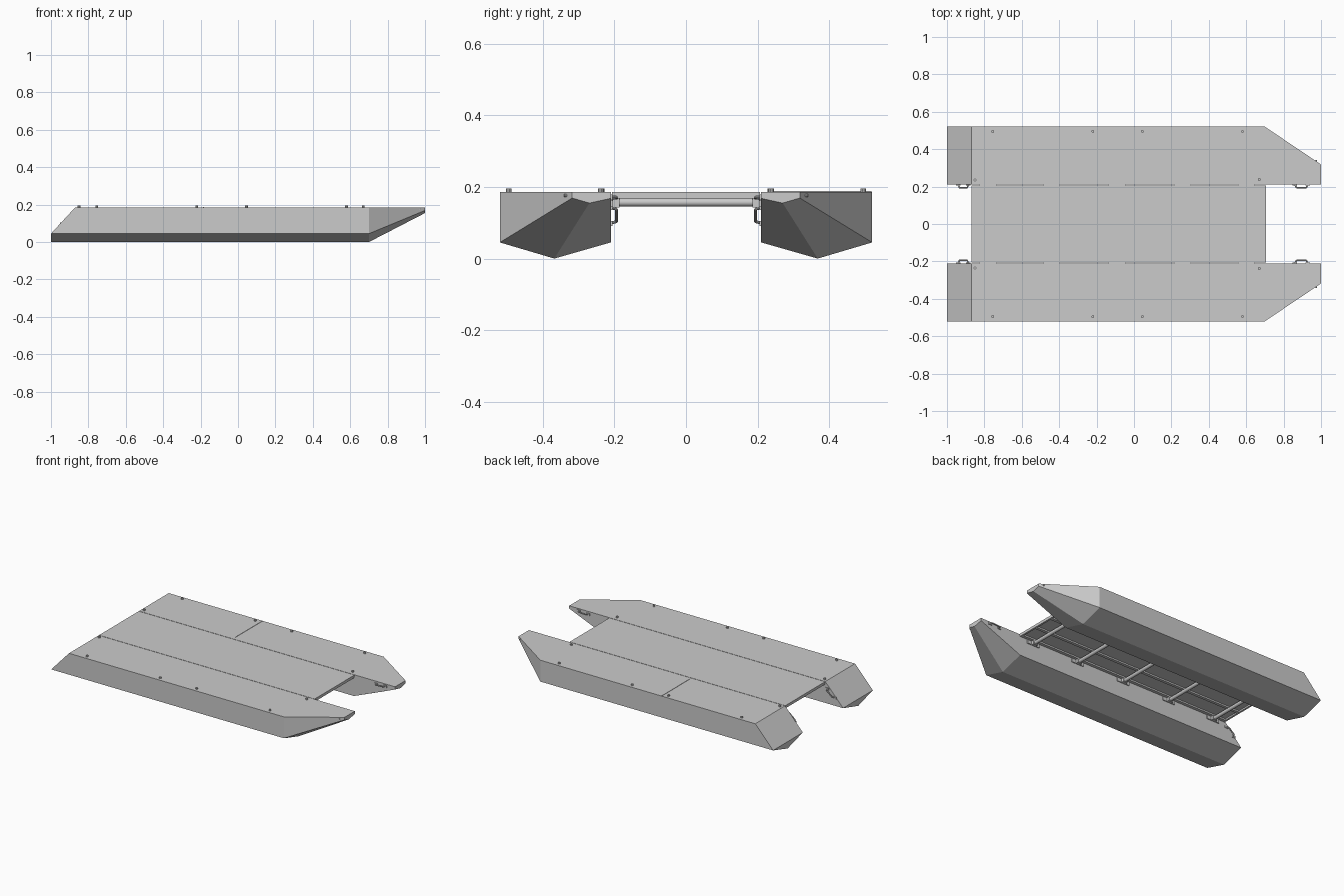
import bpy, bmesh, math
from mathutils import Matrix, Vector

if "Cube" in bpy.data.objects:
    bpy.data.objects.remove(bpy.data.objects["Cube"])


def finish(bm, name, mirror=False):
    bmesh.ops.recalc_face_normals(bm, faces=bm.faces)
    mesh = bpy.data.meshes.new(name)
    bm.to_mesh(mesh)
    bm.free()
    ob = bpy.data.objects.new(name, mesh)
    bpy.context.collection.objects.link(ob)
    if mirror:
        m = ob.modifiers.new("mirror", 'MIRROR')
        m.use_axis = (False, True, False)
    return ob


def box(bm, x0, x1, y0, y1, z0, z1):
    mat = Matrix.Translation(((x0 + x1) / 2, (y0 + y1) / 2, (z0 + z1) / 2))
    mat = mat @ Matrix.Diagonal((x1 - x0, y1 - y0, z1 - z0, 1))
    bmesh.ops.create_cube(bm, size=1, matrix=mat)


def rod(bm, a, b, r, n=12):
    a, b = Vector(a), Vector(b)
    rot = (b - a).to_track_quat('Z', 'Y').to_matrix().to_4x4()
    bmesh.ops.create_cone(bm, cap_ends=True, segments=n, radius1=r, radius2=r,
                          depth=(b - a).length,
                          matrix=Matrix.Translation((a + b) / 2) @ rot)


# Pontoon hulls: five-sided section, sloped stern, tapered bow
TOP = 0.186
section = [(0.21, TOP), (0.52, TOP), (0.52, 0.045), (0.368, 0.0), (0.21, 0.045)]
tip = [(0.21, TOP), (0.318, TOP), (0.318, 0.169), (0.27, 0.155), (0.21, 0.168)]
bm = bmesh.new()
rings = [
    [bm.verts.new((-0.87 if i < 2 else -1, y, z)) for i, (y, z) in enumerate(section)],
    [bm.verts.new((0.70, y, z)) for y, z in section],
    [bm.verts.new((1.0, y, z)) for y, z in tip],
]
for a, b in zip(rings, rings[1:]):
    for i in range(5):
        j = (i + 1) % 5
        bm.faces.new((a[i], a[j], b[j], b[i]))
s = rings[0]
bm.faces.new((s[0], s[1], s[2], s[4]))
bm.faces.new((s[2], s[3], s[4]))
bm.faces.new(rings[2])
finish(bm, "pontoon_hulls", True)

# Deck panel with a frame of beams beneath
bm = bmesh.new()
box(bm, -0.87, 0.705, -0.207, 0.207, 0.178, TOP)
finish(bm, "deck_panel")
bm = bmesh.new()
for x in (-0.87, 0.693):
    box(bm, x, x + 0.012, -0.205, 0.205, 0.168, 0.178)
for y in (-0.195, -0.07, 0.07, 0.195):
    box(bm, -0.858, 0.693, y - 0.01, y + 0.01, 0.168, 0.178)
finish(bm, "deck_frame")

# Cross tubes and their end brackets
tubes = (-0.78, -0.44, -0.09, 0.26, 0.60)
bm = bmesh.new()
for x in tubes:
    rod(bm, (x, -0.205, 0.157), (x, 0.205, 0.157), 0.0115, 16)
tube_ob = finish(bm, "cross_tubes")
bpy.context.view_layer.objects.active = tube_ob
tube_ob.select_set(True)
bpy.ops.object.shade_smooth_by_angle(angle=math.radians(40))
bm = bmesh.new()
for x in tubes:
    box(bm, x - 0.045, x + 0.045, 0.204, 0.211, 0.145, 0.178)
    box(bm, x - 0.016, x + 0.016, 0.186, 0.206, 0.143, 0.168)
finish(bm, "tube_brackets", True)

# Grab handles on the inner hull sides (bow level, stern sloped)
bm = bmesh.new()
for a, b in (((0.86, 0.168), (0.93, 0.172)), ((-0.885, 0.143), (-0.94, 0.098))):
    mid = [Vector((a[0], 0, a[1])), Vector((b[0], 0, b[1]))]
    d = (mid[1] - mid[0]) * 0.12
    pts = [mid[0] + Vector((0, 0.212, 0)), mid[0] + d + Vector((0, 0.194, 0)),
           mid[1] - d + Vector((0, 0.194, 0)), mid[1] + Vector((0, 0.212, 0))]
    for p, q in zip(pts, pts[1:]):
        rod(bm, p, q, 0.004, 8)
    for p in (pts[0], pts[3]):
        box(bm, p.x - 0.012, p.x + 0.012, 0.206, 0.211, p.z - 0.007, p.z + 0.007)
finish(bm, "grab_handles", True)

# Deck studs
bm = bmesh.new()
for x, y in ((-0.755, 0.495), (-0.22, 0.495), (0.045, 0.495), (0.58, 0.495),
             (-0.85, 0.235), (0.67, 0.238)):
    rod(bm, (x, y, 0.182), (x, y, 0.195), 0.0075, 10)
finish(bm, "deck_studs", True)

# Small bow eyes on the outer tip
bm = bmesh.new()
rod(bm, (0.975, 0.325, 0.176), (0.975, 0.341, 0.176), 0.004, 8)
finish(bm, "bow_eyes", True)

# Raised seam strip on one hull
bm = bmesh.new()
box(bm, -0.187, -0.183, 0.23, 0.518, 0.184, 0.188)
finish(bm, "deck_seam")
